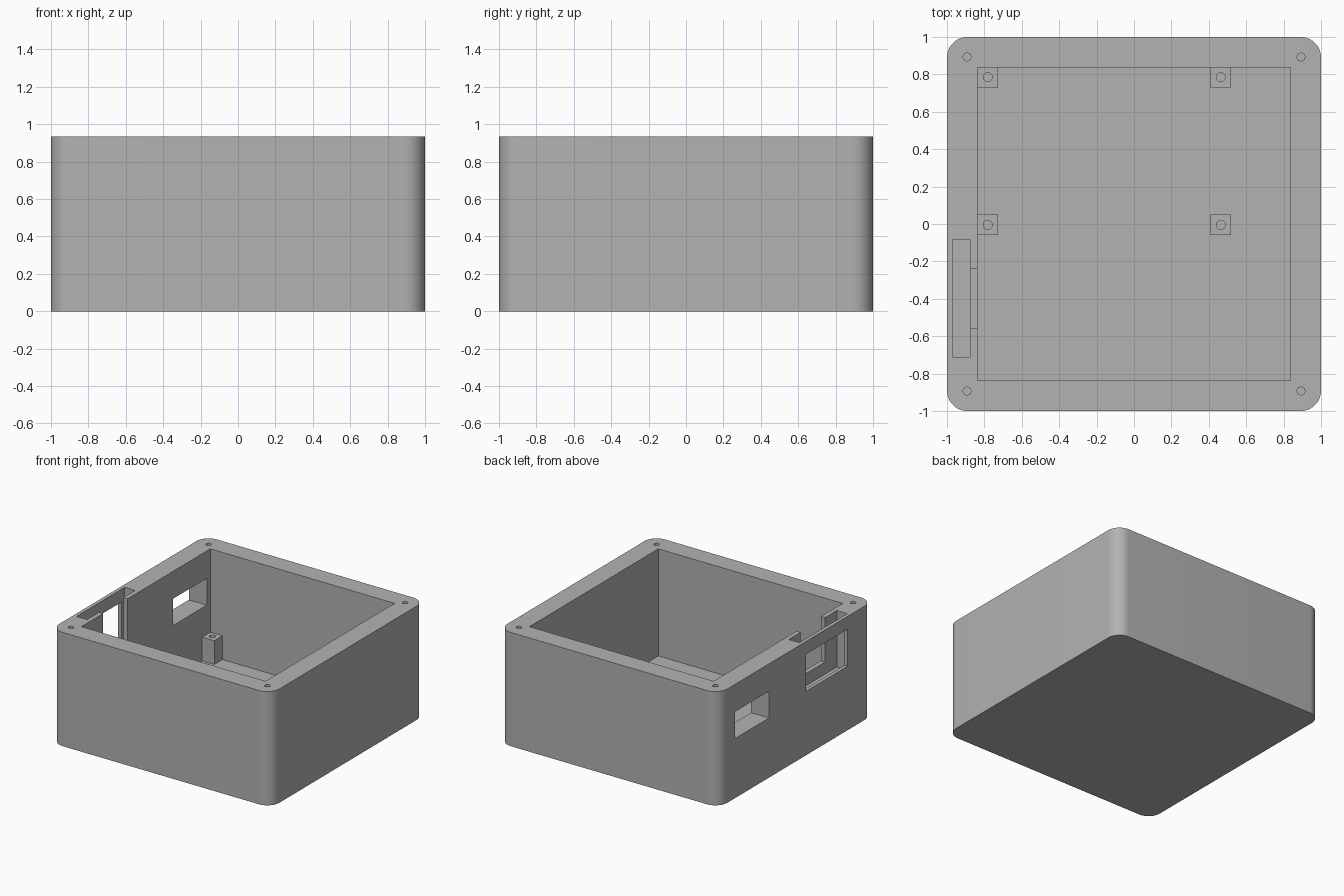
import bpy, bmesh, math
from mathutils import Vector

old = bpy.data.objects.get("Cube")
if old:
    bpy.data.objects.remove(old, do_unlink=True)

HEIGHT, FLOOR, INNER = 0.935, 0.055, 0.837

grey = bpy.data.materials.new("plain grey")
grey.use_nodes = True
colour = (0.448, 0.448, 0.448, 1)
grey.diffuse_color = colour
grey.node_tree.nodes["Principled BSDF"].inputs["Base Color"].default_value = colour


def finish(name, bm):
    mesh = bpy.data.meshes.new(name)
    bm.to_mesh(mesh)
    bm.free()
    mesh.materials.append(grey)
    obj = bpy.data.objects.new(name, mesh)
    bpy.context.collection.objects.link(obj)
    return obj


def box(name, x, y, z, radius=0):
    """Box from (min, max) pairs, with optional rounded upright edges."""
    bm = bmesh.new()
    bmesh.ops.create_cube(bm, size=1)
    for v in bm.verts:
        v.co = Vector([r[0] if c < 0 else r[1] for c, r in zip(v.co, (x, y, z))])
    if radius:
        upright = [e for e in bm.edges
                   if abs(e.verts[0].co.z - e.verts[1].co.z) > 0.1]
        bmesh.ops.bevel(bm, geom=upright, offset=radius, segments=12,
                        profile=0.5, affect='EDGES')
    return finish(name, bm)


def pin(name, x, y, radius, bottom, top):
    bm = bmesh.new()
    bmesh.ops.create_cone(bm, cap_ends=True, segments=24, radius1=radius,
                          radius2=radius, depth=top - bottom)
    bmesh.ops.translate(bm, verts=bm.verts, vec=(x, y, (top + bottom) / 2))
    return finish(name, bm)


def cut(target, cutter):
    cutter.hide_render = True
    mod = target.modifiers.new("cut", 'BOOLEAN')
    mod.operation, mod.solver, mod.object = 'DIFFERENCE', 'EXACT', cutter
    bpy.context.view_layer.objects.active = target
    bpy.ops.object.modifier_apply(modifier=mod.name)
    bpy.data.objects.remove(cutter, do_unlink=True)


def smooth(obj):
    bpy.ops.object.select_all(action='DESELECT')
    obj.select_set(True)
    bpy.context.view_layer.objects.active = obj
    bpy.ops.object.shade_smooth_by_angle(angle=math.radians(30))


# Open case with rounded corners
case = box("case", (-1, 1), (-1, 1), (0, HEIGHT), radius=0.11)
cut(case, box("cavity", (-INNER, INNER), (-INNER, INNER), (FLOOR, 1.1)))

# Side wall: connector window, display window, slide-in pocket, inner notch
cut(case, box("connector_window", (-1.1, -0.8), (0.35, 0.79), (0.49, 0.71)))
cut(case, box("pocket", (-0.97, -0.875), (-0.71, -0.085), (0.47, 1.1)))
cut(case, box("display_window", (-1.1, -0.93), (-0.67, -0.13), (0.525, 0.83)))
cut(case, box("inner_notch", (-0.9, -0.8), (-0.555, -0.24), (0.57, 1.1)))

# Screw holes in the rim corners
for x in (-0.893, 0.893):
    for y in (-0.893, 0.893):
        cut(case, pin("screw_hole", x, y, 0.021, 0.5, 1.1))
smooth(case)

# Drilled mounting posts on the floor
HALF = 0.055
for x, side in ((-0.782, "right"), (0.464, "left")):
    for y, end in ((-0.005, "middle"), (0.785, "back")):
        post = box(f"post_{side}_{end}", (x - HALF, x + HALF),
                   (y - HALF, y + HALF), (FLOOR - 0.01, 0.25))
        cut(post, pin("post_hole", x, y, 0.024, FLOOR, 0.4))
        smooth(post)
